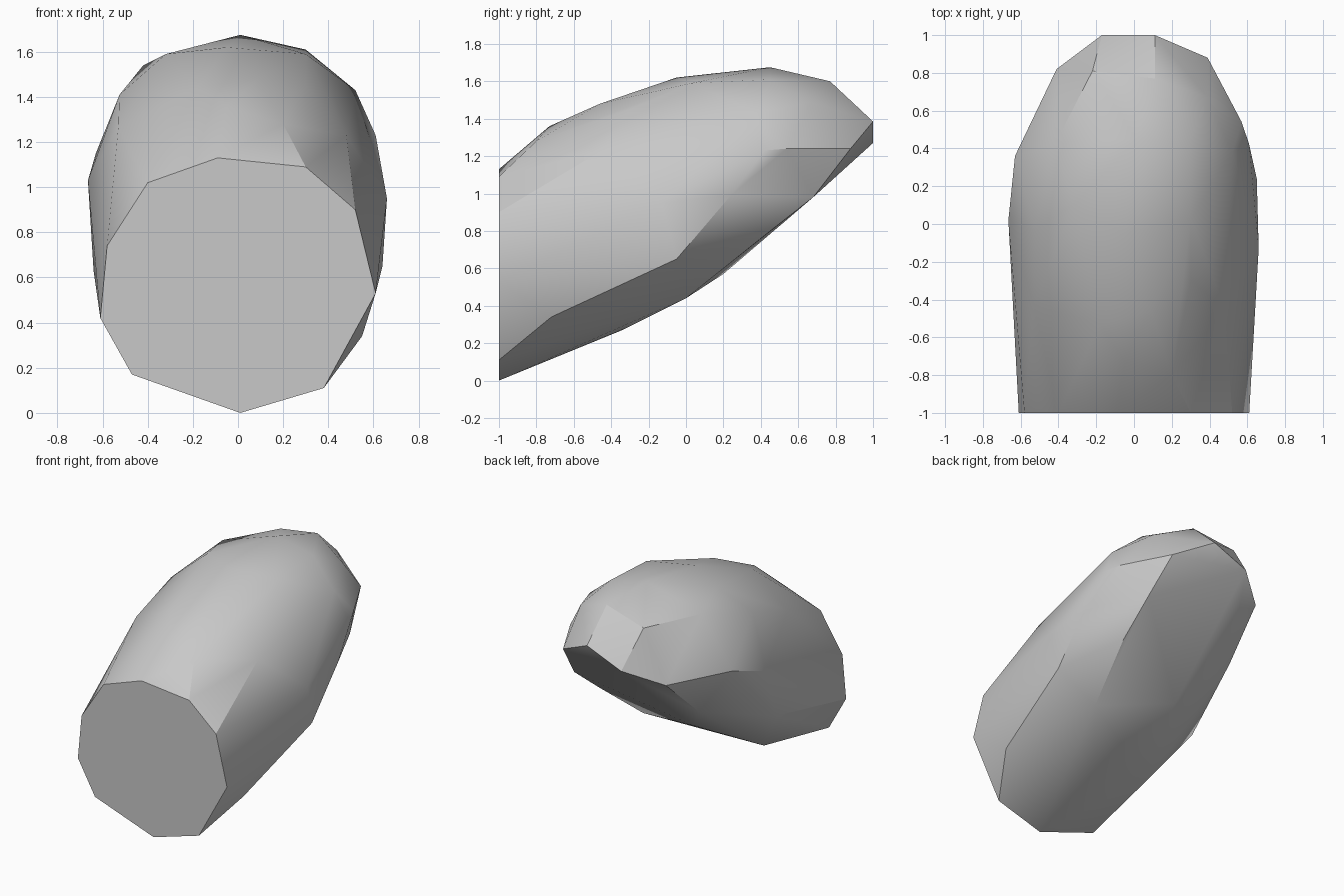
import bpy
import bmesh
from math import radians

# Remove the default cube
default_cube = bpy.data.objects.get("Cube")
if default_cube:
    bpy.data.objects.remove(default_cube, do_unlink=True)


def make_material(name, colour):
    material = bpy.data.materials.new(name)
    material.use_nodes = True
    material.diffuse_color = colour
    shader = material.node_tree.nodes["Principled BSDF"]
    shader.inputs["Base Color"].default_value = colour
    return material


def add_corners(mesh, corners):
    """Add the corner points of one region of the boulder."""
    for corner in corners:
        mesh.verts.new(corner)


def build_boulder(name, regions, material):
    """Wrap all regions in one faceted convex skin."""
    mesh = bmesh.new()
    for corners in regions:
        add_corners(mesh, corners)
    bmesh.ops.convex_hull(mesh, input=mesh.verts[:])
    loose = [v for v in mesh.verts if not v.link_faces]
    bmesh.ops.delete(mesh, geom=loose, context='VERTS')
    bmesh.ops.dissolve_limit(mesh, angle_limit=radians(1),
                             verts=mesh.verts[:], edges=mesh.edges[:])
    bmesh.ops.recalc_face_normals(mesh, faces=mesh.faces[:])
    data = bpy.data.meshes.new(name)
    mesh.to_mesh(data)
    mesh.free()
    data.materials.append(material)
    boulder = bpy.data.objects.new(name, data)
    bpy.context.collection.objects.link(boulder)
    return boulder


# Flat cut end, as x and z around the rim
cut_rim = [(0.01, 0), (0.38, 0.11), (0.61, 0.53), (0.52, 0.9), (0.3, 1.09),
           (-0.09, 1.13), (-0.4, 1.02), (-0.58, 0.74), (-0.61, 0.42), (-0.47, 0.17)]
cut_end = [(x, -1, z) for x, z in cut_rim]

# Rounded crown
crown = [(0.2, -0.8, 1.28), (-0.05, -0.73, 1.36), (0.09, -0.46, 1.48),
         (-0.18, -0.53, 1.44), (0.3, -0.3, 1.45), (-0.05, -0.05, 1.62),
         (0.3, 0.03, 1.59), (-0.32, 0.1, 1.59), (-0.42, 0.42, 1.54),
         (0.01, 0.45, 1.675), (0.3, 0.45, 1.61)]

# Bulging sides
left_side = [(0.55, -0.72, 0.34), (0.64, -0.05, 0.65), (0.66, -0.13, 0.95),
             (0.65, 0.24, 0.99), (0.61, 0.42, 1.23), (0.57, 0.54, 1.24),
             (0.52, 0.38, 1.43), (0.48, -0.45, 1.23)]
right_side = [(-0.64, -0.14, 0.63), (-0.665, 0.02, 1.03), (-0.63, 0.36, 1.15),
              (-0.525, -0.03, 1.41), (-0.53, -0.43, 1.27)]

# Sloping underside
underside = [(-0.4, -0.34, 0.27), (0.09, -0.32, 0.28), (0.35, 0, 0.44),
             (-0.2, 0.2, 0.57), (0.43, 0.4, 0.76), (-0.45, 0.49, 0.85),
             (0.44, 0.68, 0.98), (-0.41, 0.82, 1.16)]

# Blunt tail
tail = [(0.39, 0.67, 1.49), (0.39, 0.88, 1.24), (0.11, 0.77, 1.6),
        (-0.22, 0.81, 1.53), (0.11, 1, 1.385), (-0.17, 1, 1.27)]

stone = make_material("stone grey", (0.58, 0.58, 0.58, 1))
boulder = build_boulder("boulder", [cut_end, crown, left_side, right_side, underside, tail], stone)

# Soften shallow facets, keep hard ridges
bpy.ops.object.select_all(action='DESELECT')
boulder.select_set(True)
bpy.context.view_layer.objects.active = boulder
bpy.ops.object.shade_smooth_by_angle(angle=radians(25))
